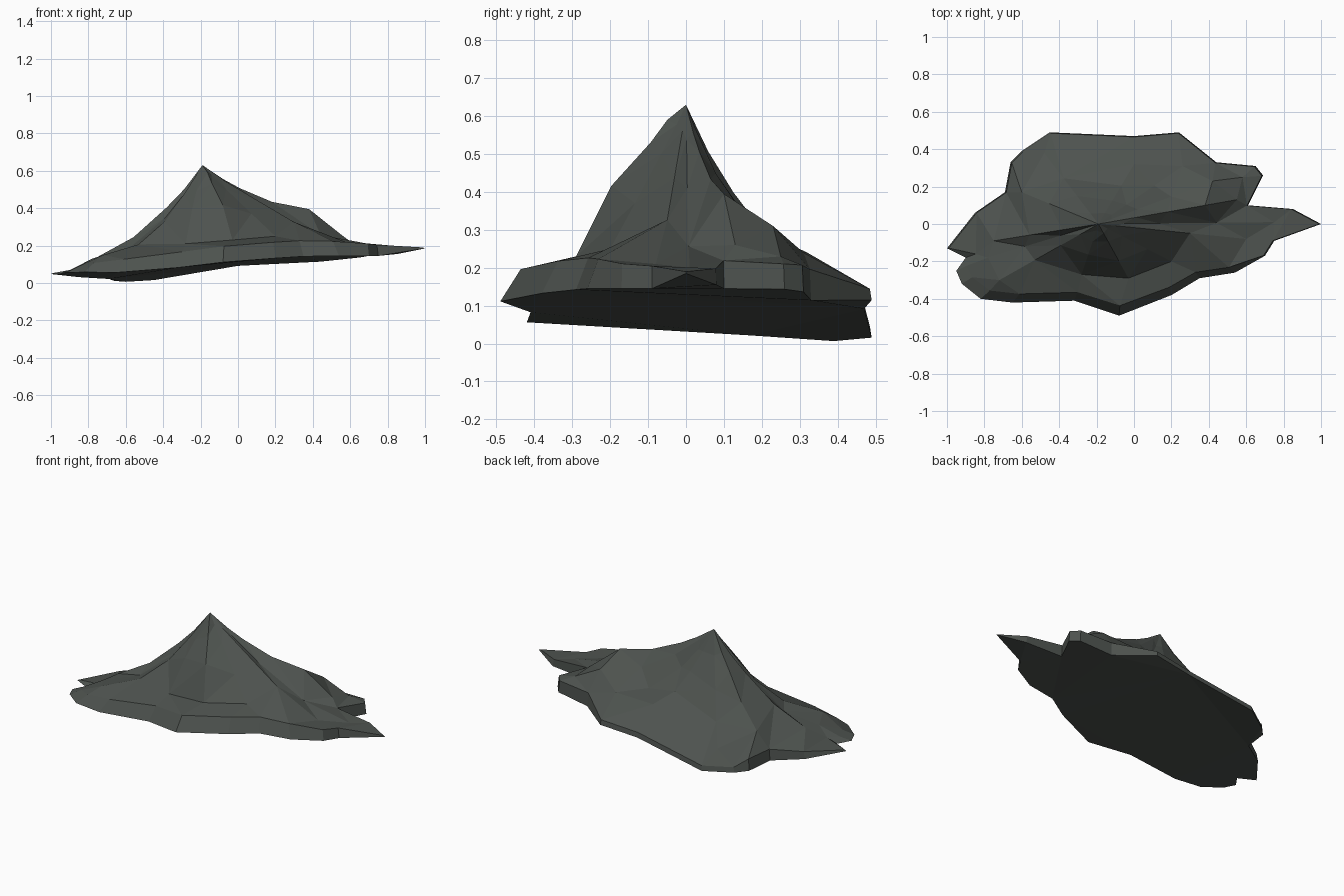
import bpy, bmesh, random
from mathutils import Vector
from mathutils.geometry import delaunay_2d_cdt

if "Cube" in bpy.data.objects:
    bpy.data.objects.remove(bpy.data.objects["Cube"])

random.seed(4)

# Base outline seen from above
OUTLINE = [
    (-1, -.13), (-.85, .06), (-.69, .17), (-.66, .33), (-.6, .39), (-.45, .49), (0, .47),
    (.24, .49), (.44, .33), (.65, .31), (.69, .26), (.61, .1), (.85, .08), (1, 0),
    (.75, -.09), (.7, -.17), (.54, -.26), (.35, -.29), (.2, -.38), (-.08, -.49),
    (-.32, -.41), (-.65, -.42), (-.82, -.4), (-.92, -.32), (-.95, -.25), (-.9, -.18)]

PEAK = Vector((-.19, 0, .63))

# Crests and gullies: foot position and steepness, clockwise from the south
RIDGES = [
    ((-.28, -.27, .21), .85), ((-.72, -.3, .15), 2), ((-.78, -.18, .13), 2.1),
    ((-.75, -.09, .14), 1.5), ((-.6, .17, .18), 1.3), ((-.48, .38, .12), 1.7),
    ((0, .32, .24), 1.9), ((.26, .31, .24), 2.2), ((.42, .23, .31), 2),
    ((.38, .1, .395), 1.6), ((.75, .01, .2), 1.7), ((.6, -.08, .21), 1.3),
    ((.2, -.2, .25), 1.1), ((-.03, -.29, .23), .7)]

# Two low shoulders beyond the eastern crests
SHOULDERS = [(.55, .13, .26), (.58, .25, .23)]


def underside(x, y):
    """Tilted base plane, lifted at the western tip and back, level towards the east."""
    z = max(0, .09 + .1 * x - .06 * y) + .12 * max(0, -x - .6)
    if y > .4 and x > -.1:
        z += .03
    return min(z, .145 + .2 * max(0, x - .8))


def rim_top(x, y):
    """Upper edge of the rim: thin at the tips and back, bevelled along the front."""
    t = .08 * (1 - x ** 4) + .005
    if y > .35:
        t = .03
    front = y < -.15 and x < .6
    kx, ky = (.94, .89) if front else (.99, .99)
    return Vector((x * kx, y * ky, underside(x, y) + t))


low_points = [Vector((x, y, underside(x, y))) for x, y in OUTLINE]
rim = [rim_top(x, y) for x, y in OUTLINE]
n = len(rim)
points = rim + [PEAK]
edges = [(i, (i + 1) % n) for i in range(n)]

# Sample every ridge from the peak to its foot
for foot, steepness in RIDGES:
    foot = Vector(foot)
    last = n
    for s in (.15, .36, .64, 1):
        if s < 1:
            s += random.uniform(-.04, .04)
        p = PEAK.lerp(foot, s)
        p.z = foot.z + (PEAK.z - foot.z) * (1 - s) ** steepness
        if s < 1:
            p.z += random.uniform(-.01, .01)
        edges.append((last, len(points)))
        last = len(points)
        points.append(p)
points += [Vector(p) for p in SHOULDERS]

# Faceted upper surface
flat, _, tris, origin, _, _ = delaunay_2d_cdt(
    [p.xy for p in points], edges, [list(range(n))], 1, 1e-5)
bm = bmesh.new()
top = []
for p, src in zip(flat, origin):
    near = points[src[0]] if src else min(points, key=lambda q: (q.xy - p).length)
    top.append(bm.verts.new((p.x, p.y, near.z)))
for f in tris:
    bm.faces.new([top[i] for i in f])

# Rim wall and underside
high = [min(top, key=lambda v: (v.co.xy - r.xy).length) for r in rim]
low = [bm.verts.new(p) for p in low_points]
for i in range(n):
    j = (i + 1) % n
    bm.faces.new((low[i], low[j], high[j], high[i]))
under = bm.faces.new(low)
bmesh.ops.triangulate(bm, faces=[under])
bmesh.ops.recalc_face_normals(bm, faces=bm.faces)

mesh = bpy.data.meshes.new("rock_mountain")
bm.to_mesh(mesh)
bm.free()
rock = bpy.data.objects.new("rock_mountain", mesh)
bpy.context.collection.objects.link(rock)

# Dark stone colour
stone = bpy.data.materials.new("dark_stone")
stone.diffuse_color = (.075, .085, .077, 1)
stone.use_nodes = True
stone.node_tree.nodes["Principled BSDF"].inputs["Base Color"].default_value = stone.diffuse_color
mesh.materials.append(stone)
